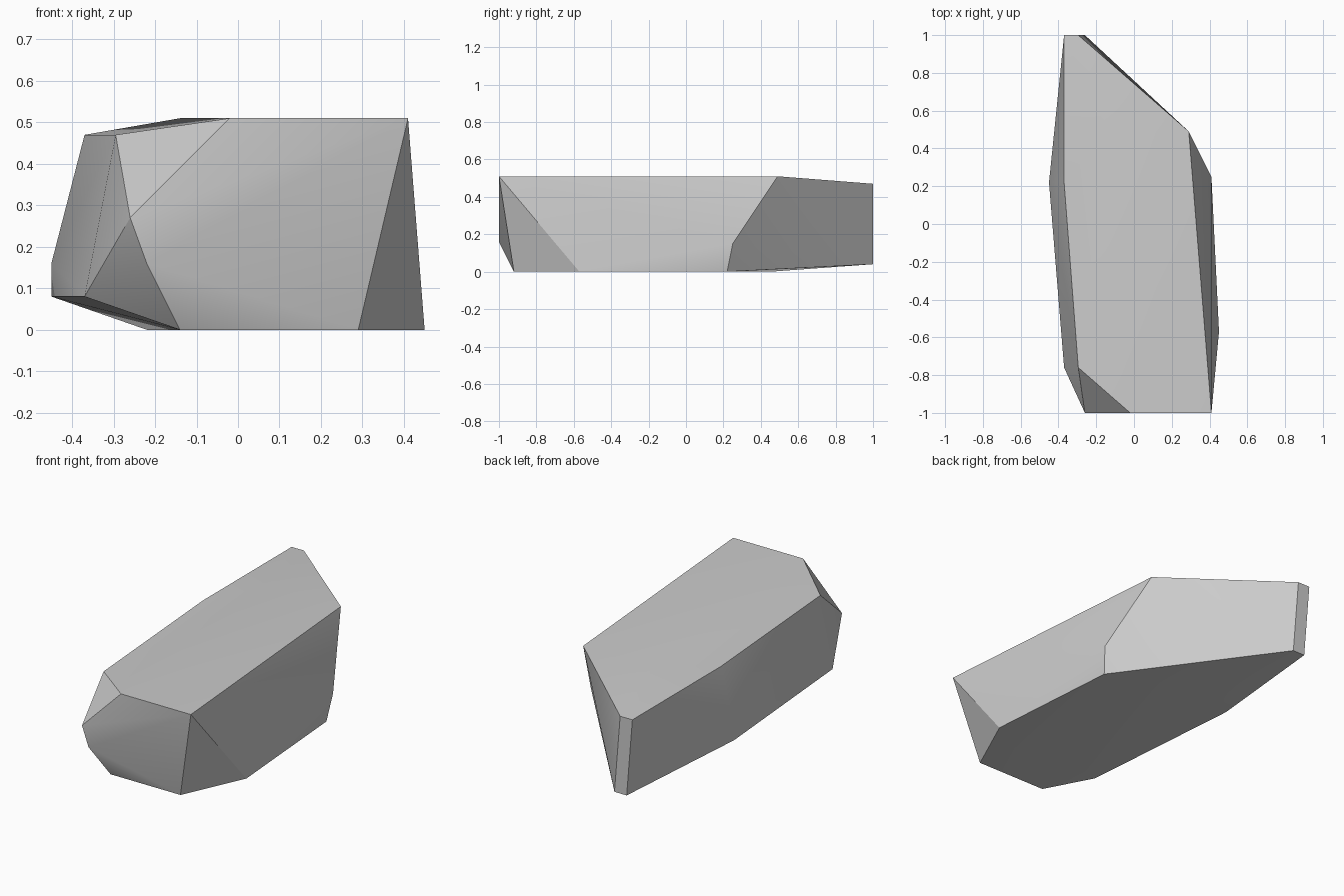
import bpy
import bmesh
from math import radians

default_cube = bpy.data.objects.get("Cube")
if default_cube:
    bpy.data.objects.remove(default_cube, do_unlink=True)


def make_material(name, color):
    material = bpy.data.materials.new(name)
    material.diffuse_color = color
    material.use_nodes = True
    shader = material.node_tree.nodes["Principled BSDF"]
    shader.inputs["Base Color"].default_value = color
    shader.inputs["Roughness"].default_value = 0.9
    return material


def make_hull(name, corners, material):
    """Wrap a convex stone around its corner points."""
    bm = bmesh.new()
    for corner in corners:
        bm.verts.new(corner)
    hull = bmesh.ops.convex_hull(bm, input=bm.verts[:])
    loose = [v for v in hull["geom_interior"] if isinstance(v, bmesh.types.BMVert)]
    bmesh.ops.delete(bm, geom=loose, context="VERTS")
    # Merge the triangles that lie in one flat facet
    bmesh.ops.dissolve_limit(bm, angle_limit=radians(1), verts=bm.verts[:], edges=bm.edges[:])
    bmesh.ops.recalc_face_normals(bm, faces=bm.faces[:])
    mesh = bpy.data.meshes.new(name)
    bm.to_mesh(mesh)
    bm.free()
    mesh.materials.append(material)
    obj = bpy.data.objects.new(name, mesh)
    bpy.context.collection.objects.link(obj)
    return obj


# Upper rim of the stone, nearly flat and sinking toward the back left
top_rim = [
    (0.41, -1, 0.51), (0.29, 0.49, 0.51), (-0.14, 0.49, 0.51), (-0.02, -1, 0.51),
    (-0.295, -0.76, 0.47), (-0.37, 0.22, 0.47), (-0.37, 1, 0.47), (-0.295, 1, 0.47),
]

# Chipped corners between the top and the base
side_chips = [
    (-0.26, -1, 0.27), (-0.22, -1, 0.16), (-0.45, 0.22, 0.16), (0.41, 0.25, 0.15),
]

# Base outline, with the right edge lifted off the ground
base_rim = [
    (0.45, -0.57, 0), (0.29, -0.92, 0), (-0.14, -0.92, 0), (0.39, 0.22, 0), (-0.22, 0.45, 0),
    (-0.37, -0.76, 0.08), (-0.45, 0.22, 0.08), (-0.335, 1, 0.04), (-0.26, 1, 0.04),
]

stone_grey = make_material("stone grey", (0.6, 0.6, 0.6, 1))
rock = make_hull("rock", top_rim + side_chips + base_rim, stone_grey)

# Soft shading over shallow facets, crisp edges elsewhere
bpy.ops.object.select_all(action="DESELECT")
rock.select_set(True)
bpy.context.view_layer.objects.active = rock
bpy.ops.object.shade_smooth_by_angle(angle=radians(30))
